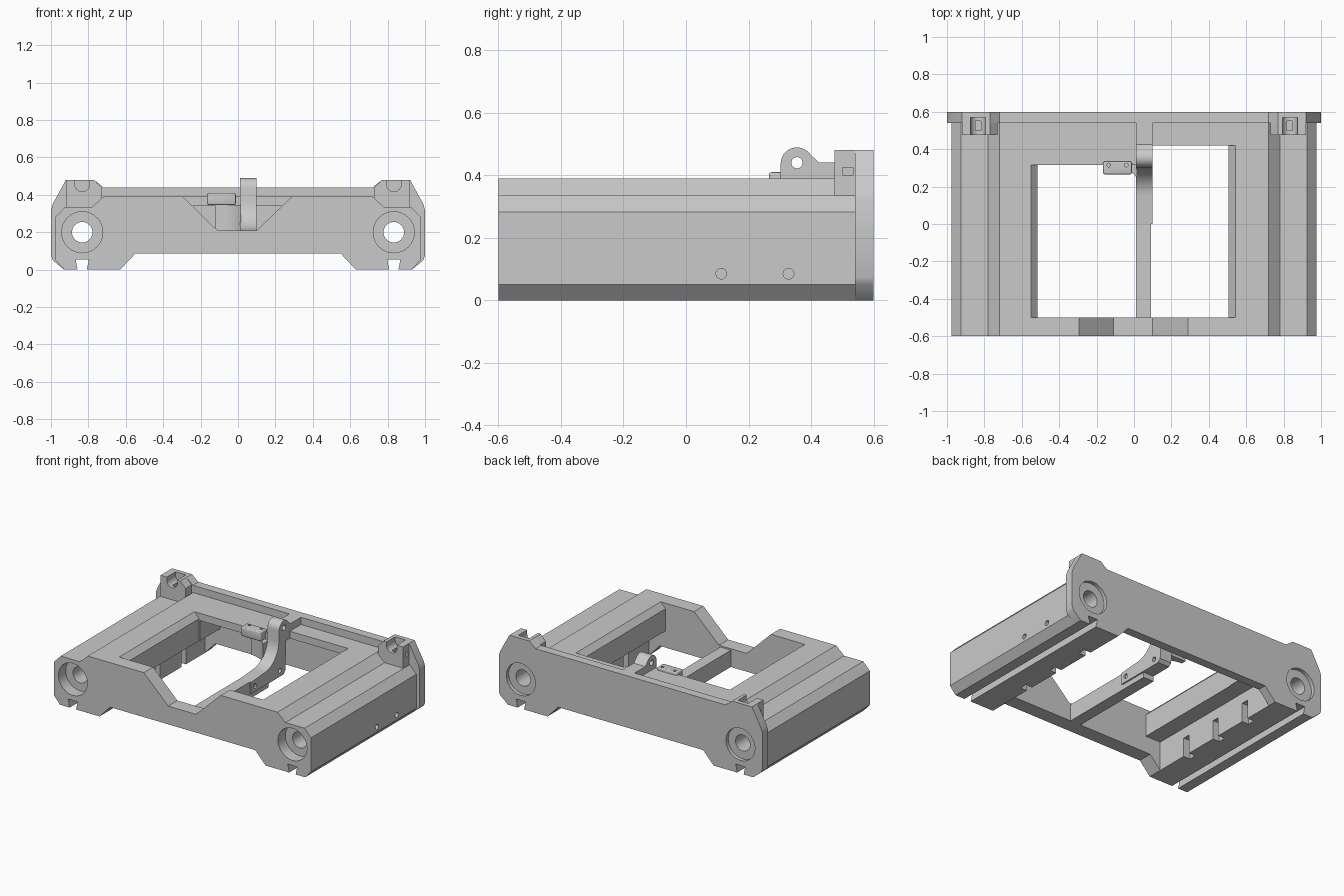
import bpy, bmesh
from math import sin, cos, pi
from mathutils import Vector

if "Cube" in bpy.data.objects:
    bpy.data.objects.remove(bpy.data.objects["Cube"], do_unlink=True)

GREY = (0.59, 0.59, 0.59, 1)
mat = bpy.data.materials.new("machined_grey")
mat.use_nodes = True
mat.diffuse_color = GREY
mat.node_tree.nodes["Principled BSDF"].inputs["Base Color"].default_value = GREY

# How a flat profile (u, v) and a depth d map onto each extrusion axis
PLACE = {"X": lambda u, v, d: (d, u, v),
         "Y": lambda u, v, d: (u, d, v),
         "Z": lambda u, v, d: (u, v, d)}


def prism(name, pts, axis, a, b):
    bm = bmesh.new()
    place = PLACE[axis]
    face = bm.faces.new([bm.verts.new(place(u, v, a)) for u, v in pts])
    ext = bmesh.ops.extrude_face_region(bm, geom=[face])["geom"]
    verts = [e for e in ext if isinstance(e, bmesh.types.BMVert)]
    bmesh.ops.translate(bm, verts=verts, vec=Vector(place(0, 0, b - a)))
    bmesh.ops.recalc_face_normals(bm, faces=bm.faces)
    me = bpy.data.meshes.new(name)
    bm.to_mesh(me)
    bm.free()
    me.materials.append(mat)
    ob = bpy.data.objects.new(name, me)
    bpy.context.collection.objects.link(ob)
    return ob


def box(name, x, y, z):
    return prism(name, [(x[0], y[0]), (x[1], y[0]), (x[1], y[1]), (x[0], y[1])], "Z", *z)


def arc(u, v, r, start=0, end=2 * pi, n=32):
    return [(u + r * cos(start + (end - start) * i / n),
             v + r * sin(start + (end - start) * i / n)) for i in range(n + 1)]


def rod(name, u, v, r, axis, a, b):
    return prism(name, arc(u, v, r)[:-1], axis, a, b)


def select(ob):
    bpy.ops.object.select_all(action="DESELECT")
    ob.select_set(True)
    bpy.context.view_layer.objects.active = ob


def boolean(target, tool, mode="DIFFERENCE"):
    tool.hide_render = True
    mod = target.modifiers.new("bool", "BOOLEAN")
    mod.operation, mod.object, mod.solver = mode, tool, "EXACT"
    select(target)
    bpy.ops.object.modifier_apply(modifier=mod.name)
    bpy.data.objects.remove(tool, do_unlink=True)


def mirrored(half):
    return half + [(-u, v) for u, v in reversed(half)]


# Main body: stepped rails joined by a deck
body = prism("main_body", mirrored([
    (0.55, 0.085), (0.63, 0), (0.93, 0), (0.975, 0.05), (0.975, 0.283),
    (0.925, 0.335), (0.78, 0.335), (0.72, 0.39)]), "Y", -0.6, 0.54)

# Rear plate with raised corners and softened outer edges
plate = prism("rear_plate", mirrored([
    (0.55, 0.085), (0.63, 0), (0.93, 0), (0.99, 0.05), (1, 0.075), (1, 0.32), (0.99, 0.352),
    (0.92, 0.48), (0.77, 0.48), (0.72, 0.44)]), "Y", 0.54, 0.6)

# Underside pockets
boolean(body, box("under_pocket", (-0.63, 0.63), (-0.5, 0.7), (-0.1, 0.2)))
boolean(body, box("rear_pocket", (-0.51, 0.5), (0.3, 0.7), (0.1, 0.34)))

# Deck openings with a chamfered upper rim, longer on the left side
right_rim = [(0.505, 0.1), (0.505, 0.352), (0.58, 0.43)]
left_rim = [(-0.59, 0.43), (-0.515, 0.352), (-0.515, 0.1)]
boolean(body, prism("opening", right_rim + left_rim, "Y", -0.5, 0.315))
boolean(body, prism("long_opening", right_rim + [(0.05, 0.43), (0.05, 0.1)], "Y", 0.3, 0.42))
boolean(body, prism("notch", [(-0.335, 0.43), (-0.11, 0.21), (0.1, 0.21), (0.33, 0.43)],
                    "Y", -0.7, -0.45))

for s in (-1, 1):
    x = 0.833 * s
    # Corner block with a round saddle
    block = prism("corner_block", [(u * s, v) for u, v in (
        (0.92, 0.33), (0.92, 0.48), (0.77, 0.48), (0.73, 0.44), (0.73, 0.33))], "Y", 0.475, 0.55)
    boolean(plate, block, "UNION")
    boolean(plate, prism("saddle", [(x + 0.04, 0.5)] + arc(x, 0.457, 0.04, 0, -pi, 16)
                         + [(x - 0.04, 0.5)], "Y", 0.4, 0.57))
    boolean(plate, box("saddle_slot", (x - 0.015, x + 0.015), (0.5, 0.55), (0.37, 0.45)))
    boolean(plate, box("side_slot", sorted((0.88 * s, 0.95 * s)), (0.5, 0.535), (0.4, 0.425)))
    # Long bores, counterbores and dovetail grooves
    for target in (body, plate):
        boolean(target, rod("bore", x, 0.2, 0.055, "Y", -0.7, 0.7))
        boolean(target, prism("dovetail", [(x - 0.02, -0.02), (x + 0.02, -0.02),
                                           (x + 0.036, 0.055), (x - 0.036, 0.055)], "Y", -0.7, 0.7))
    boolean(body, rod("front_counterbore", x, 0.2, 0.11, "Y", -0.7, -0.52))
    boolean(plate, rod("rear_counterbore", x, 0.2, 0.11, "Y", 0.575, 0.7))
    # Slots in the inner rail walls, open at the bottom
    for y in (-0.25, 0.03, 0.31):
        boolean(body, box("rail_slot", sorted((0.6 * s, 0.68 * s)), (y - 0.025, y + 0.025), (-0.05, 0.13)))

# Screw holes on the left side
for y in (0.113, 0.328):
    boolean(body, rod("screw_hole", y, 0.085, 0.017, "X", 0.9, 1.1))

# Centre bar
bar = box("centre_bar", (0.01, 0.09), (-0.5, 0.2), (0.085, 0.2))

# Curved arm with a rounded lug
arm = prism("curved_arm", [(0, 0.12), (0, 0.2)] + arc(0.14, 0.37, 0.16, -pi / 2, 0, 12)
            + arc(0.355, 0.437, 0.052, pi, 0.2 * pi, 16)
            + [(0.425, 0.44), (0.545, 0.44), (0.545, 0.34), (0.38, 0.34),
               (0.37, 0.14), (0.35, 0.12)], "X", 0.012, 0.1)
boolean(arm, rod("lug_hole", 0.355, 0.44, 0.018, "X", -0.1, 0.2))
for y in (0.04, 0.31):
    boolean(arm, rod("arm_hole", y, 0.16, 0.016, "X", 0.06, 0.2))

# Flared gusset beside the arm
gusset = prism("arm_gusset", arc(-0.12, 0.145, 0.17, pi / 2, 0, 12)[::-1][:-1]
               + [(-0.12, 0.315), (-0.12, 0.35), (0.05, 0.35), (0.05, 0.145)], "Z", 0.21, 0.345)
boolean(gusset, box("gusset_trim", (0.015, 0.3), (0, 0.5), (0, 0.5)))

# Small latch pad with two holes
pad = box("latch_pad", (-0.165, -0.012), (0.265, 0.335), (0.345, 0.41))
bevel = pad.modifiers.new("bevel", "BEVEL")
bevel.width, bevel.segments = 0.01, 3
select(pad)
bpy.ops.object.modifier_apply(modifier="bevel")
for x in (-0.135, -0.042):
    boolean(pad, rod("pad_hole", x, 0.315, 0.01, "Z", 0.39, 0.5))

# Smooth the round surfaces and keep edges crisp
for ob in (body, plate, bar, arm, gusset, pad):
    select(ob)
    bpy.ops.object.shade_smooth_by_angle(angle=0.5)
